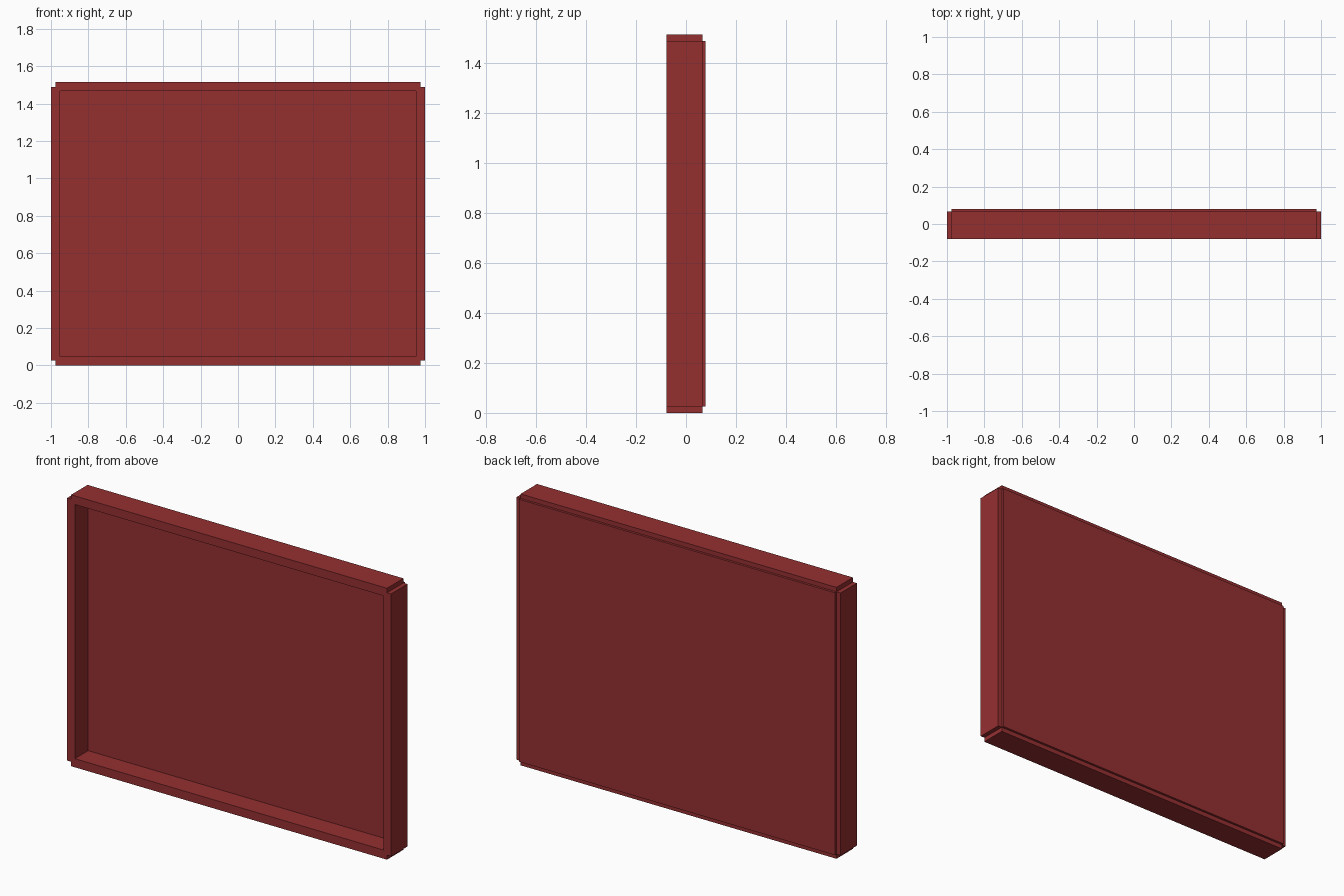
import bpy

if "Cube" in bpy.data.objects:
    bpy.data.objects.remove(bpy.data.objects["Cube"])

red = bpy.data.materials.new("dark_red")
red.diffuse_color = (0.30, 0.028, 0.030, 1)
red.use_nodes = True
red.node_tree.nodes["Principled BSDF"].inputs["Base Color"].default_value = red.diffuse_color


def box(name, x0, x1, y0, y1, z0, z1):
    """Axis-aligned box between the given limits."""
    bpy.ops.mesh.primitive_cube_add(
        size=1, location=((x0 + x1) / 2, (y0 + y1) / 2, (z0 + z1) / 2))
    ob = bpy.context.object
    ob.name = name
    ob.scale = (x1 - x0, y1 - y0, z1 - z0)
    bpy.ops.object.transform_apply(location=False, rotation=False, scale=True)
    ob.data.materials.append(red)
    return ob


H = 1.514             # overall height
T = 0.048             # rail thickness
LIP = 0.025           # step at every corner
FRONT, BACK = -0.079, 0.079
RAIL_BACK = 0.066

# Left and right side rails, stopping short of top and bottom
for side, x0, x1 in (("left", -1, -1 + T), ("right", 1 - T, 1)):
    box(side + "_rail", x0, x1, FRONT, RAIL_BACK, LIP, H - LIP)

# Bottom and top rails, stopping short of the sides
for side, z0, z1 in (("bottom", 0, T), ("top", H - T, H)):
    box(side + "_rail", -1 + LIP, 1 - LIP, FRONT, RAIL_BACK, z0, z1)

# Back panel closing the tray, standing slightly proud of the rails
box("back_panel", -1 + LIP, 1 - LIP, 0.038, BACK, LIP, H - LIP)
